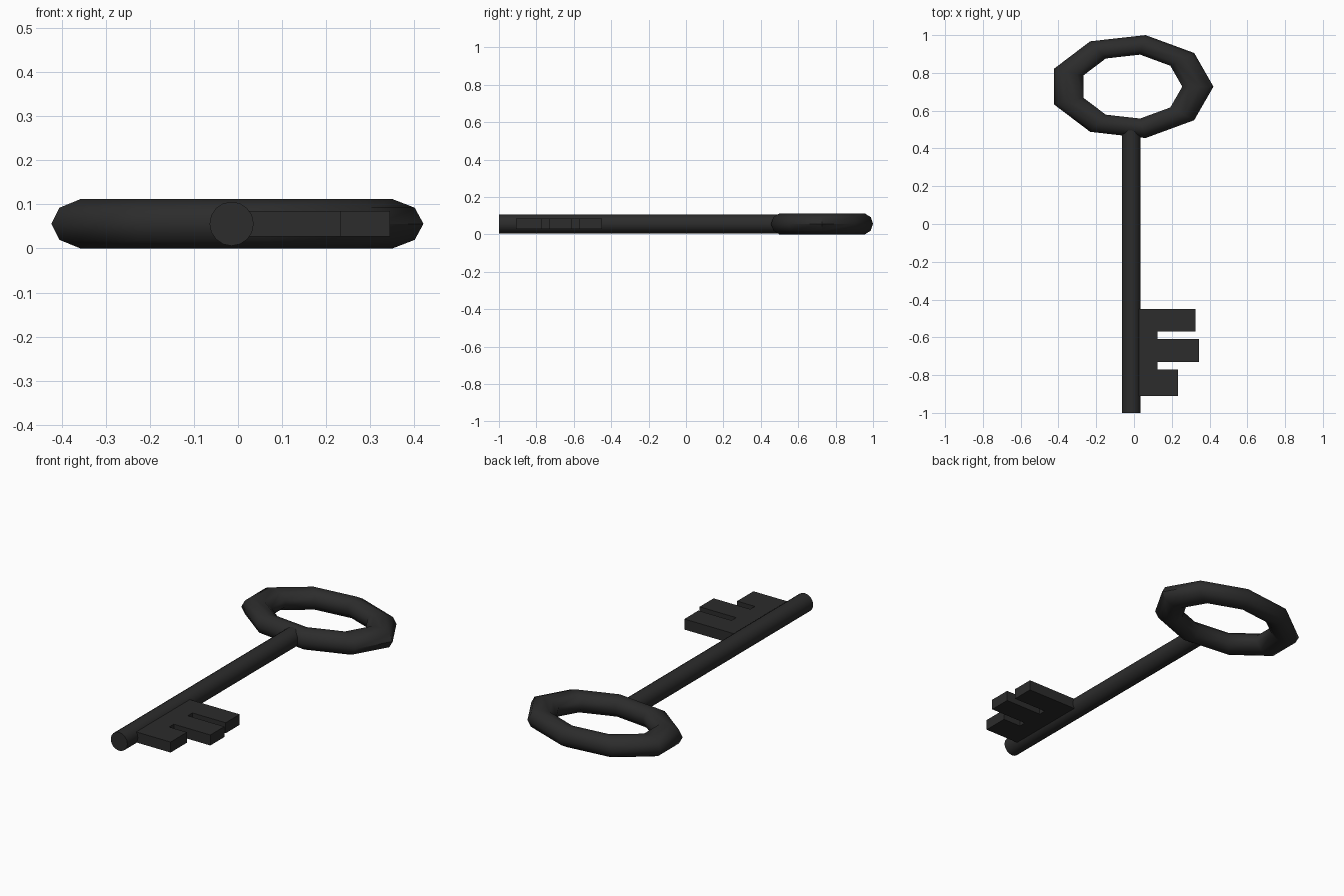
import bpy, bmesh
from math import cos, sin, pi, radians
from mathutils import Matrix, Vector

if "Cube" in bpy.data.objects:
    bpy.data.objects.remove(bpy.data.objects["Cube"])

AXIS_X, MID_Z = -0.0145, 0.056

iron = bpy.data.materials.new("dark_iron")
iron.diffuse_color = (0.025, 0.025, 0.025, 1)
iron.use_nodes = True
iron.node_tree.nodes["Principled BSDF"].inputs["Base Color"].default_value = iron.diffuse_color


def finish(name, bm, angle):
    bmesh.ops.recalc_face_normals(bm, faces=bm.faces)
    mesh = bpy.data.meshes.new(name)
    bm.to_mesh(mesh)
    bm.free()
    mesh.materials.append(iron)
    obj = bpy.data.objects.new(name, mesh)
    bpy.context.collection.objects.link(obj)
    bpy.ops.object.select_all(action='DESELECT')
    obj.select_set(True)
    bpy.context.view_layer.objects.active = obj
    bpy.ops.object.shade_smooth_by_angle(angle=radians(angle))
    return obj


# Handle: nine-by-nine sided torus, squashed into an oval
N, MAJOR, MINOR = 9, 0.35, 0.085
bm = bmesh.new()
rings = []
for i in range(N):
    a = 2 * pi * i / N
    ring = []
    for j in range(N):
        b = 2 * pi * j / N
        r = MAJOR + MINOR * cos(b)
        ring.append(bm.verts.new((AXIS_X + r * cos(a),
                                  0.7275 + 0.636 * r * sin(a),
                                  MID_Z + 0.0567 * sin(b))))
    rings.append(ring)
for i in range(N):
    p, q = rings[i], rings[(i + 1) % N]
    for j in range(N):
        k = (j + 1) % N
        bm.faces.new((p[j], q[j], q[k], p[k]))
finish("handle_ring", bm, 50)

# Shaft: straight round rod running into the handle
Y0, Y1 = -1.0, 0.5
bm = bmesh.new()
bmesh.ops.create_cone(bm, cap_ends=True, segments=16, radius1=0.05, radius2=0.05,
                      depth=Y1 - Y0,
                      matrix=Matrix.Translation((AXIS_X, (Y0 + Y1) / 2, MID_Z))
                      @ Matrix.Rotation(pi / 2, 4, 'X'))
finish("shaft", bm, 40)

# Bit: comb-shaped plate with three teeth of different length
teeth = [(-0.45, -0.57, 0.325), (-0.61, -0.73, 0.345), (-0.77, -0.91, 0.232)]
ROOT, BACK, HALF = 0.125, 0.0, 0.0285
outline = [(BACK, teeth[0][0])]
for n, (top, bottom, tip) in enumerate(teeth):
    if n:
        outline.append((ROOT, top))
    outline += [(tip, top), (tip, bottom)]
    if n < len(teeth) - 1:
        outline.append((ROOT, bottom))
outline.append((BACK, teeth[-1][1]))
bm = bmesh.new()
face = bm.faces.new([bm.verts.new((x, y, MID_Z - HALF)) for x, y in outline])
out = bmesh.ops.extrude_face_region(bm, geom=[face])
bmesh.ops.translate(bm, vec=Vector((0, 0, 2 * HALF)),
                    verts=[v for v in out["geom"] if isinstance(v, bmesh.types.BMVert)])
finish("key_bit", bm, 30)
